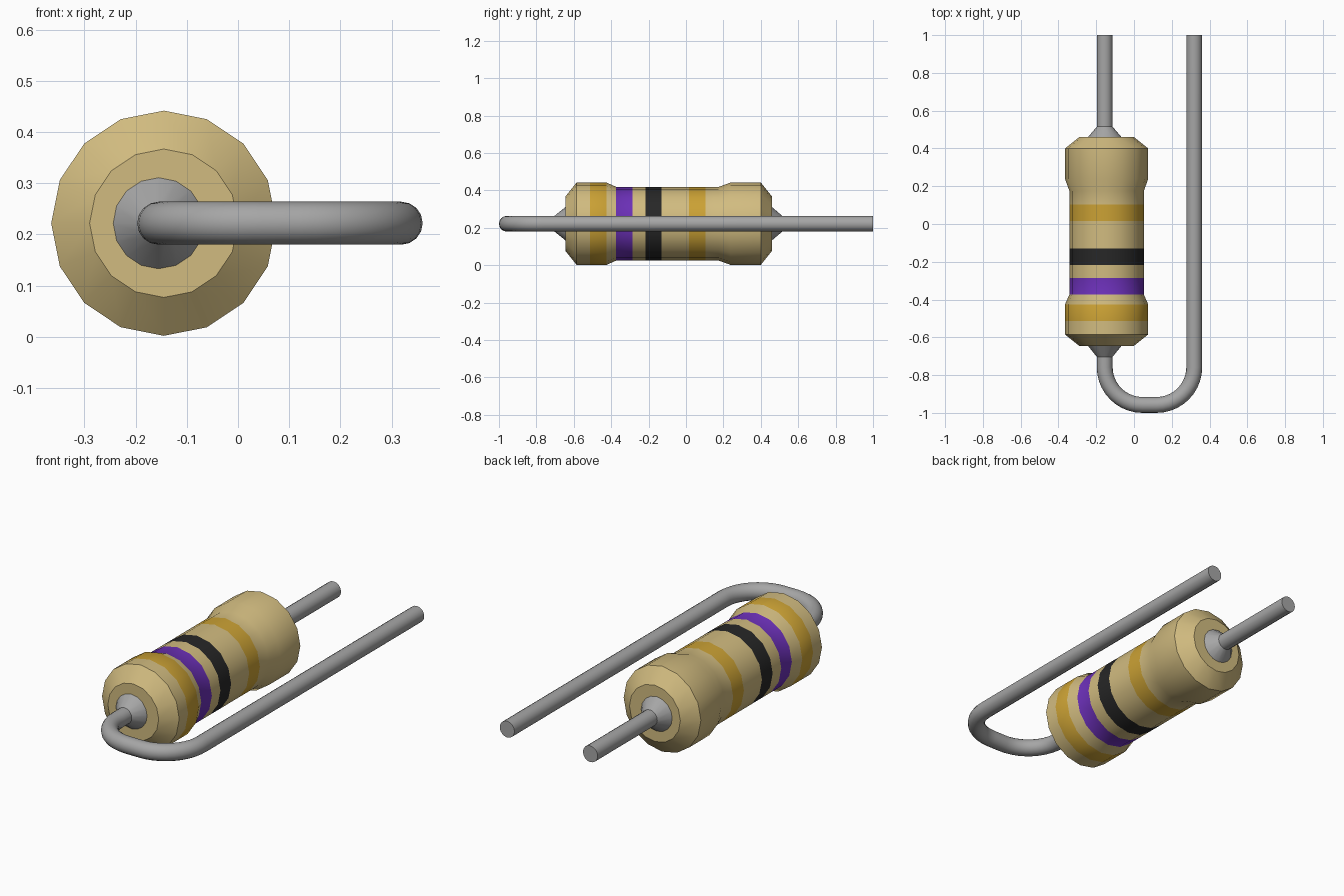
import bpy, bmesh, math
from mathutils import Vector

cube = bpy.data.objects.get("Cube")
if cube:
    bpy.data.objects.remove(cube)


def material(name, rgb):
    m = bpy.data.materials.new(name)
    m.use_nodes = True
    m.diffuse_color = (*rgb, 1)
    m.node_tree.nodes["Principled BSDF"].inputs["Base Color"].default_value = (*rgb, 1)
    return m


TAN = material("tan", (0.64, 0.50, 0.215))
GOLD = material("gold", (0.60, 0.36, 0.035))
VIOLET = material("violet", (0.15, 0.03, 0.48))
BLACK = material("black", (0.02, 0.02, 0.02))
METAL = material("metal grey", (0.38, 0.38, 0.38))

SIDES = 16
AXIS_Z = 0.222
BODY_X, LEAD_X, RETURN_X = -0.145, -0.155, 0.319
WIRE_R = 0.042


def tube(name, rings, mats, segment_mats=None):
    """Loft circles given as (x, y, heading, radius); the heading lies in the xy plane."""
    bm = bmesh.new()
    loops = []
    for x, y, heading, radius in rings:
        side = Vector((math.sin(heading), -math.cos(heading), 0))
        loop = []
        for i in range(SIDES):
            a = math.tau * i / SIDES
            offset = side * math.cos(a) + Vector((0, 0, math.sin(a)))
            loop.append(bm.verts.new(Vector((x, y, AXIS_Z)) + offset * radius))
        loops.append(loop)
    for s, (a, b) in enumerate(zip(loops, loops[1:])):
        for i in range(SIDES):
            j = (i + 1) % SIDES
            face = bm.faces.new((a[i], a[j], b[j], b[i]))
            if segment_mats:
                face.material_index = mats.index(segment_mats[s])
    bm.faces.new(loops[0])
    bm.faces.new(loops[-1])
    bmesh.ops.recalc_face_normals(bm, faces=bm.faces)
    mesh = bpy.data.meshes.new(name)
    bm.to_mesh(mesh)
    bm.free()
    for m in mats:
        mesh.materials.append(m)
    ob = bpy.data.objects.new(name, mesh)
    bpy.context.collection.objects.link(ob)
    bpy.ops.object.select_all(action='DESELECT')
    ob.select_set(True)
    bpy.context.view_layer.objects.active = ob
    bpy.ops.object.shade_smooth_by_angle(angle=math.radians(35))
    return ob


AHEAD = math.pi / 2  # heading along +y

# Body: (y, radius, colour of the section that follows)
END_R, LOBE_R, WAIST_R = 0.145, 0.22, 0.197
profile = [
    (-0.645, END_R, TAN), (-0.585, LOBE_R, TAN),
    (-0.513, LOBE_R, GOLD), (-0.425, LOBE_R, TAN),
    (-0.373, WAIST_R, VIOLET), (-0.287, WAIST_R, TAN),
    (-0.217, WAIST_R, BLACK), (-0.13, WAIST_R, TAN),
    (0.017, WAIST_R, GOLD), (0.104, WAIST_R, TAN),
    (0.175, WAIST_R, TAN), (0.238, LOBE_R, TAN),
    (0.4, LOBE_R, TAN), (0.46, END_R, TAN),
]
tube("resistor_body", [(BODY_X, y, AHEAD, r) for y, r, _ in profile],
     [TAN, GOLD, VIOLET, BLACK], [m for _, _, m in profile])

# Tapered collars where the leads leave the body
for name, base, tip in (("front_collar", -0.64, -0.703), ("back_collar", 0.455, 0.515)):
    tube(name, [(LEAD_X, base, AHEAD, 0.093), (LEAD_X, tip, AHEAD, WIRE_R)], [METAL])

# Straight back lead
tube("back_lead", [(LEAD_X, 0.45, AHEAD, WIRE_R), (LEAD_X, 1, AHEAD, WIRE_R)], [METAL])

# Front lead: out of the body, round two quarter bends, back along the side
BEND_R, STEPS = 0.2, 10
bend_y = -1 + WIRE_R + BEND_R
path = [(LEAD_X, -0.64, -AHEAD, WIRE_R)]
for centre_x, start in ((LEAD_X + BEND_R, math.pi), (RETURN_X - BEND_R, 1.5 * math.pi)):
    for k in range(STEPS + 1):
        a = start + AHEAD * k / STEPS
        path.append((centre_x + BEND_R * math.cos(a), bend_y + BEND_R * math.sin(a),
                     a + AHEAD, WIRE_R))
path.append((RETURN_X, 1, AHEAD, WIRE_R))
tube("bent_front_lead", path, [METAL])
